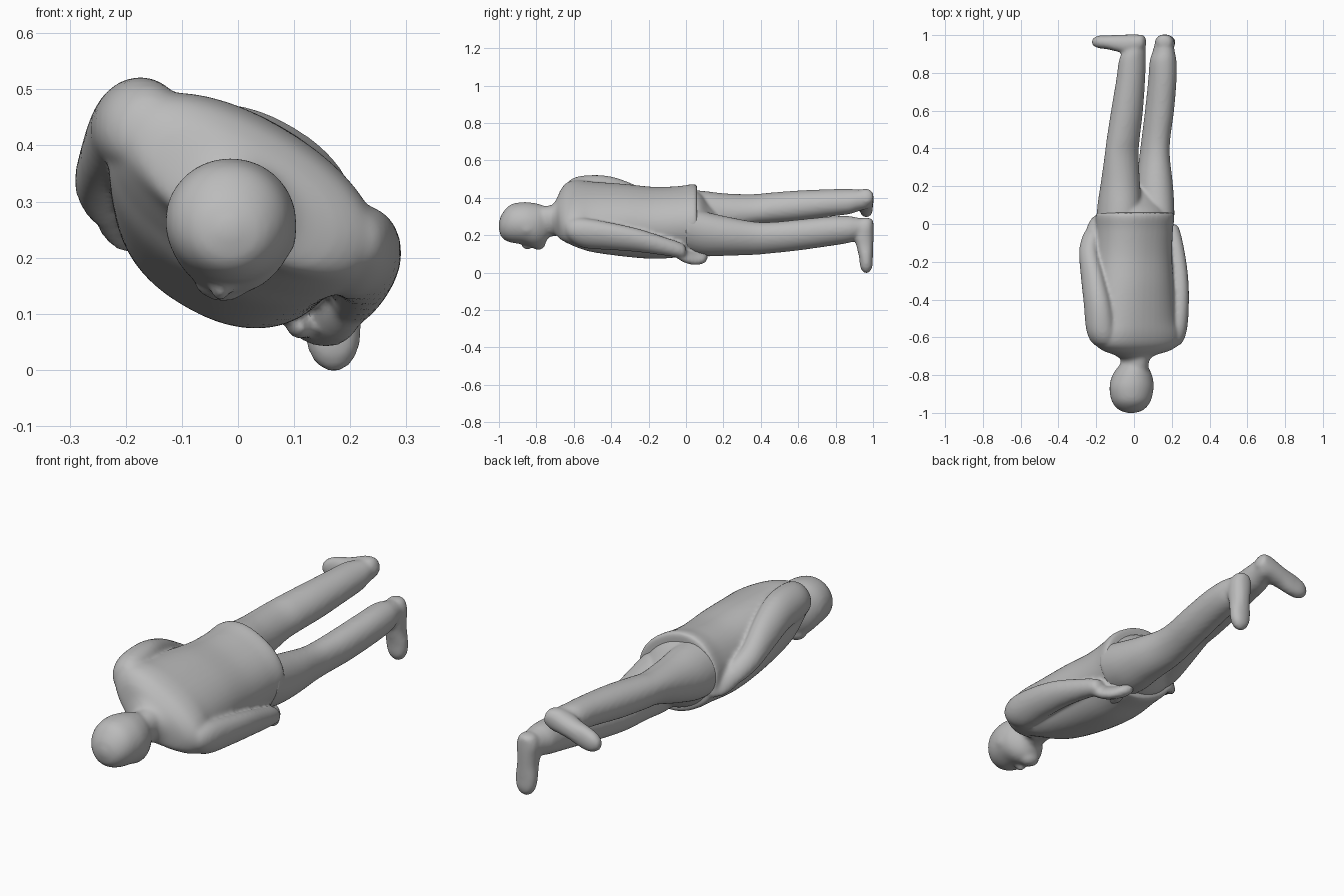
import bpy, bmesh, math
from mathutils import Vector, Matrix

grey = bpy.data.materials.new("plain grey")
grey.diffuse_color = (0.5, 0.5, 0.5, 1)
ROLL = math.radians(30)          # the body is rolled about its length


def spline(a, b, c, d, t):
    return tuple(0.5 * (2 * q + (r - p) * t + (2 * p - 5 * q + 4 * r - s) * t * t
                        + (3 * q - p - 3 * r + s) * t ** 3) for p, q, r, s in zip(a, b, c, d))


def power(v, p):
    return math.copysign(abs(v) ** (2 / p), v)


def loft(name, rows, roll=ROLL, matrix=Matrix(), sides=36, steps=6, p=2):
    """Rows: (length, side, height, half width, half depth), rounded sections along local y."""
    pts = []
    for i in range(len(rows) - 1):
        a, d = rows[max(i - 1, 0)], rows[min(i + 2, len(rows) - 1)]
        pts += [spline(a, rows[i], rows[i + 1], d, k / steps) for k in range(steps)]
    pts.append(rows[-1])
    bm = bmesh.new()
    rings = []
    for y, x, z, w, h in pts:
        ring = []
        for k in range(sides):
            t = 2 * math.pi * k / sides
            u = max(w, .003) * power(math.cos(t), p)
            n = max(h, .003) * power(math.sin(t), p)
            ring.append(bm.verts.new((x + u * math.cos(roll) + n * math.sin(roll), y,
                                      z - u * math.sin(roll) + n * math.cos(roll))))
        rings.append(ring)
    for r, s in zip(rings, rings[1:]):
        for k in range(sides):
            j = (k + 1) % sides
            bm.faces.new((r[k], r[j], s[j], s[k]))
    bm.faces.new(rings[0])
    bm.faces.new(rings[-1])
    bm.transform(matrix)
    bmesh.ops.recalc_face_normals(bm, faces=bm.faces)
    return finish(name, bm)


def ball(name, centre, size, roll=ROLL):
    bm = bmesh.new()
    m = Matrix.Translation(centre) @ Matrix.Rotation(roll, 4, 'Y') @ Matrix.Diagonal((*size, 1))
    bmesh.ops.create_uvsphere(bm, u_segments=20, v_segments=12, radius=1, matrix=m)
    return finish(name, bm)


def finish(name, bm):
    me = bpy.data.meshes.new(name)
    bm.to_mesh(me)
    bm.free()
    me.materials.append(grey)
    ob = bpy.data.objects.new(name, me)
    bpy.context.collection.objects.link(ob)
    return ob


def blend(name, parts, repeat=8):
    """Fuse overlapping parts into one softly blended skin."""
    bpy.ops.object.select_all(action='DESELECT')
    for part in parts:
        part.select_set(True)
    ob = parts[0]
    bpy.context.view_layer.objects.active = ob
    bpy.ops.object.join()
    ob.name = name
    remesh = ob.modifiers.new("fuse", 'REMESH')
    remesh.mode, remesh.voxel_size, remesh.use_smooth_shade = 'VOXEL', .009, True
    soft = ob.modifiers.new("soften", 'SMOOTH')
    soft.factor, soft.iterations = .5, repeat
    bpy.ops.object.modifier_apply(modifier="fuse")
    bpy.ops.object.modifier_apply(modifier="soften")
    bpy.ops.object.shade_smooth_by_angle(angle=math.radians(60))


# Head, face pointing down
head = [
    loft("head", [(-1.002, -.015, .25, .01, .01), (-.985, -.015, .25, .064, .062),
                  (-.94, -.015, .262, .102, .1), (-.87, -.013, .264, .117, .113),
                  (-.81, -.01, .253, .108, .119), (-.765, -.006, .252, .085, .108),
                  (-.735, 0, .265, .06, .075), (-.72, 0, .28, .02, .02)], roll=.15),
    loft("neck", [(-.82, -.005, .268, .068, .085), (-.74, .003, .274, .07, .088),
                  (-.69, .008, .283, .08, .088), (-.62, .005, .295, .1, .1)]),
    ball("nose", (-.03, -.85, .148), (.018, .028, .026), .15),
    ball("chin", (-.03, -.79, .158), (.05, .04, .036), .15)]
for i, s in enumerate((-1, 1)):
    head.append(ball(f"ear_{i}", (-.012 + s * .104, -.85, .25 - s * .016), (.012, .03, .028), .15))

# Jacket, broad flat shoulders, sagging belly and a hem
jacket = loft("jacket", [
    (-.725, .006, .283, .06, .07), (-.695, .006, .293, .11, .085),
    (-.67, .012, .31, .195, .096), (-.635, .016, .32, .245, .112),
    (-.58, .01, .314, .258, .134), (-.5, -.003, .298, .24, .157),
    (-.33, -.007, .28, .222, .174), (-.17, -.006, .266, .21, .177), (-.04, .001, .272, .206, .176),
    (.035, .005, .279, .21, .18), (.06, .005, .279, .206, .174)], sides=48, p=2.25)

# Raised arm on the upper side of the body
upper_arm = [
    loft("upper_sleeve", [
        (-.655, -.15, .41, .02, .02), (-.63, -.16, .423, .06, .065),
        (-.56, -.174, .435, .077, .084), (-.42, -.193, .436, .069, .085),
        (-.28, -.22, .4, .055, .077), (-.14, -.242, .342, .045, .058),
        (-.05, -.228, .297, .036, .046), (-.03, -.22, .287, .02, .025)]),
    loft("upper_hand", [(-.08, -.228, .3, .026, .03), (-.03, -.218, .28, .032, .044),
                        (.02, -.197, .255, .03, .045), (.05, -.174, .235, .022, .032),
                        (.065, -.164, .225, .004, .006)])]

# Lower arm, its hand tucked under the hip
lower_arm = [
    loft("lower_sleeve", [
        (-.655, .18, .24, .02, .02), (-.63, .195, .235, .06, .055),
        (-.55, .21, .213, .068, .083), (-.4, .227, .194, .059, .077),
        (-.26, .229, .173, .052, .066), (-.12, .217, .142, .045, .051),
        (-.02, .2, .117, .038, .039), (0, .195, .11, .02, .022)]),
    loft("lower_hand", [(-.07, .2, .12, .03, .028), (-.01, .17, .09, .046, .032),
                        (.05, .14, .077, .05, .03), (.1, .12, .08, .038, .024),
                        (.118, .115, .085, .005, .004)]),
    ball("lower_thumb", (.11, .005, .076), (.024, .045, .022))]
blend("upper_body", [jacket] + head + upper_arm + lower_arm)

# Trousers
trousers = [
    loft("seat", [(-.03, .002, .274, .185, .15), (.06, .002, .272, .19, .15),
                  (.12, .0, .262, .16, .105), (.17, .0, .258, .09, .06),
                  (.2, 0, .258, .02, .02)]),
    loft("upper_leg", [(0, -.085, .322, .108, .128), (.1, -.078, .314, .112, .125),
                       (.22, -.072, .32, .104, .102), (.36, -.066, .338, .094, .077),
                       (.46, -.056, .347, .09, .078), (.6, -.037, .358, .086, .079),
                       (.76, -.018, .372, .078, .072), (.87, -.008, .38, .072, .066),
                       (.92, .003, .386, .058, .058), (.97, .012, .39, .048, .048)]),
    loft("lower_leg", [(0, .105, .228, .1, .13), (.1, .105, .207, .102, .125),
                       (.22, .108, .195, .093, .108), (.36, .109, .184, .076, .093),
                       (.46, .117, .187, .072, .087), (.6, .135, .201, .074, .085),
                       (.76, .15, .22, .073, .081), (.86, .154, .23, .07, .074),
                       (.91, .157, .233, .058, .064), (.96, .16, .238, .048, .05)])]

# Shoes: heel at the origin, toe along local +y, sole on local -z
shoe = [(0, 0, 0, .01, .01), (.012, 0, -.001, .037, .036), (.05, 0, .004, .052, .046),
        (.1, 0, .01, .05, .052), (.15, 0, .005, .047, .045), (.21, 0, -.001, .051, .037),
        (.26, 0, -.003, .044, .033), (.288, 0, -.003, .025, .02), (.297, 0, -.003, .006, .005)]


def shoe_frame(heel, toe_dir):
    f = Vector(toe_dir).normalized()
    up = Vector((0, -1, 0))
    side = f.cross(up)
    m = Matrix((side, f, up)).transposed().to_4x4()
    return Matrix.Translation(heel) @ m


shoes = [loft("lower_shoe", shoe, 0, shoe_frame((.16, .961, .294), (.04, 0, -1)), p=2.2),
         loft("upper_shoe", shoe, 0, shoe_frame((.062, .961, .412), (-.95, 0, -.28)), p=2.2)]
blend("lower_body", trousers + shoes, 6)
